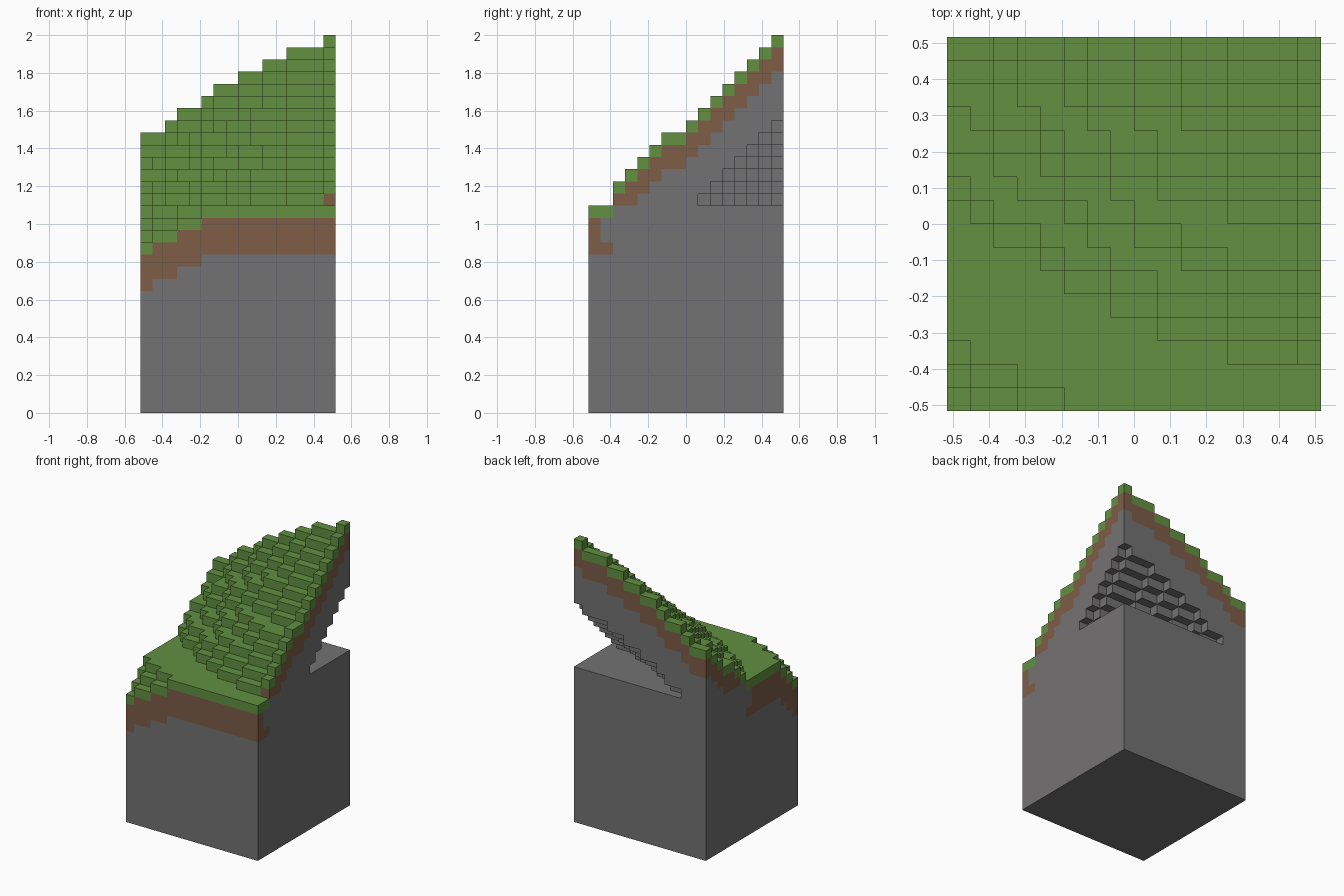
import bpy
import bmesh
import math
from mathutils import Vector

cube = bpy.data.objects.get("Cube")
if cube:
    bpy.data.objects.remove(cube, do_unlink=True)

N = 16            # blocks along each side
V = 2 / 31        # block size
FLAT = 17         # ledge height in blocks
SLAB = 7          # thickness of the overhanging slope

# Row where the slope starts and its height at the back, per column
START = [9, 8, 7, 7, 6, 5, 5, 4, 4, 3, 3, 3, 2, 2, 2, 2]
BACK = [23, 23, 24, 25, 25, 26, 27, 27, 28, 28, 29, 29, 30, 30, 30, 31]


def height(i, j):
    """Column height in blocks: sunken corner, flat ledge, then slope."""
    if j < START[i]:
        return FLAT - max(0, 3 - (i + 1) // 2 - j)
    low = FLAT + (2 if i == N - 1 else 1)
    t = (j - START[i]) / (N - 1 - START[i])
    return math.floor(low + (BACK[i] - low) * t + 0.37)


H = {(i, j): height(i, j) for i in range(N) for j in range(N)}


def solid(i, j, k):
    h = H.get((i, j), 0)
    return 0 <= k < h and not (FLAT <= k < h - SLAB)


def layer(i, j, k):
    """Grass on top, soil just below, stone under that."""
    h = H[i, j]
    depth = h - 1 - k
    if depth == 0:
        return "grass"
    if h > FLAT:
        return "soil" if depth <= 2 and k >= FLAT else "stone"
    if depth <= 2 and H.get((i, j + 1), 0) > FLAT:
        return "stone"
    return "soil" if depth <= 3 else "stone"


def make_material(name, color):
    mat = bpy.data.materials.new(name)
    mat.use_nodes = True
    mat.diffuse_color = color
    bsdf = mat.node_tree.nodes["Principled BSDF"]
    bsdf.inputs["Base Color"].default_value = color
    bsdf.inputs["Roughness"].default_value = 0.9
    return mat


def add_block_face(bm, corner, axis, side):
    """Add one outward-facing side of a block."""
    u, w = Vector((0, 0, 0)), Vector((0, 0, 0))
    u[(axis + 1) % 3] = 1
    w[(axis + 2) % 3] = 1
    start = Vector(corner)
    if side > 0:
        start[axis] += 1
    ring = [start, start + u, start + u + w, start + w]
    if side < 0:
        ring.reverse()
    offset = Vector((N / 2, N / 2, 0))
    bm.faces.new([bm.verts.new((p - offset) * V) for p in ring])


# Visible block sides, sorted into one mesh per layer
meshes = {name: bmesh.new() for name in ("grass", "soil", "stone")}
for (i, j), h in H.items():
    for k in range(h):
        if not solid(i, j, k):
            continue
        for axis in range(3):
            for side in (-1, 1):
                near = [i, j, k]
                near[axis] += side
                if not solid(*near):
                    add_block_face(meshes[layer(i, j, k)], (i, j, k), axis, side)

# Finished parts
PARTS = {
    "grass": ("grass_steps", "grass green", (0.122, 0.28, 0.053, 1)),
    "soil": ("soil_band", "soil brown", (0.205, 0.109, 0.061, 1)),
    "stone": ("stone_block", "stone grey", (0.175, 0.17, 0.173, 1)),
}
for key, (part, colour_name, color) in PARTS.items():
    bm = meshes[key]
    bmesh.ops.remove_doubles(bm, verts=bm.verts, dist=V / 100)
    mesh = bpy.data.meshes.new(part)
    bm.to_mesh(mesh)
    bm.free()
    mesh.materials.append(make_material(colour_name, color))
    obj = bpy.data.objects.new(part, mesh)
    bpy.context.scene.collection.objects.link(obj)
